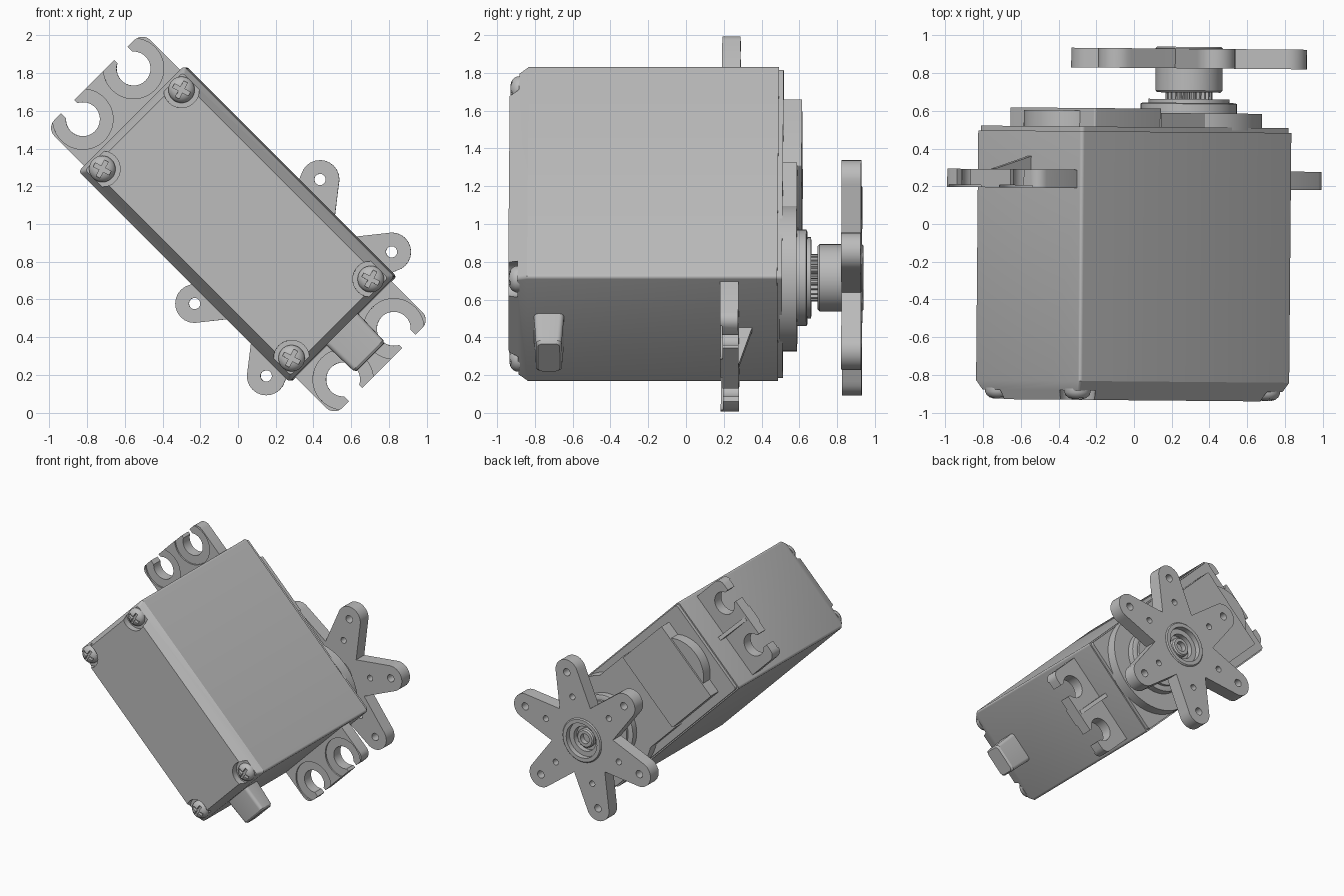
import bpy, bmesh
from math import sin, cos, pi, radians
from mathutils import Matrix

if "Cube" in bpy.data.objects:
    bpy.data.objects.remove(bpy.data.objects["Cube"])

grey = bpy.data.materials.new("mid grey")
grey.use_nodes = True
colour = (0.5, 0.5, 0.5, 1)
grey.diffuse_color = colour
grey.node_tree.nodes["Principled BSDF"].inputs["Base Color"].default_value = colour

# Parts are built upright (x = length, z = width, y = depth), then tilted together.
TILT = (Matrix.Translation((0, 0, 1)) @ Matrix.Rotation(radians(-0.5), 4, 'Z')
        @ Matrix.Rotation(radians(45), 4, 'Y'))
parts = []


def loft(name, rings, part=True):
    """Skin rings of (x, y, z) points and cap both ends."""
    bm = bmesh.new()
    loops = [[bm.verts.new(p) for p in ring] for ring in rings]
    for a, b in zip(loops, loops[1:]):
        for i in range(len(a)):
            j = (i + 1) % len(a)
            bm.faces.new((a[i], a[j], b[j], b[i]))
    bm.faces.new(loops[0])
    bm.faces.new(loops[-1][::-1])
    bmesh.ops.recalc_face_normals(bm, faces=bm.faces)
    mesh = bpy.data.meshes.new(name)
    bm.to_mesh(mesh)
    bm.free()
    mesh.materials.append(grey)
    ob = bpy.data.objects.new(name, mesh)
    bpy.context.collection.objects.link(ob)
    if part:
        parts.append(ob)
    return ob


def prism(name, outline, y0, y1, part=True):
    return loft(name, [[(x, y, z) for x, z in outline] for y in (y0, y1)], part)


def circle(r, cx=0, cz=0, n=48):
    return [(cx + r * cos(2 * pi * i / n), cz + r * sin(2 * pi * i / n)) for i in range(n)]


def lathe(name, profile, cx=0, cz=0, n=48):
    return loft(name, [[(x, y, z) for x, z in circle(r, cx, cz, n)] for r, y in profile])


def rect(x0, x1, z0, z1, r=0.0):
    """Rectangle outline with rounded corners."""
    if not r:
        return [(x0, z0), (x1, z0), (x1, z1), (x0, z1)]
    pts = []
    for k, (x, z) in enumerate(((x1 - r, z1 - r), (x0 + r, z1 - r), (x0 + r, z0 + r), (x1 - r, z0 + r))):
        for i in range(6):
            a = (k + i / 5) * pi / 2
            pts.append((x + r * cos(a), z + r * sin(a)))
    return pts


def cut(ob, outline, y0, y1):
    """Subtract a prism from a part."""
    tool = prism("cutter", outline, y0, y1, False)
    mod = ob.modifiers.new("cut", 'BOOLEAN')
    mod.operation, mod.object = 'DIFFERENCE', tool
    bpy.ops.object.select_all(action='DESELECT')
    bpy.context.view_layer.objects.active = ob
    ob.select_set(True)
    bpy.ops.object.modifier_apply(modifier=mod.name)
    bpy.data.objects.remove(tool)


def spin(outline, a, cx, cz):
    return [(cx + x * cos(a) - z * sin(a), cz + x * sin(a) + z * cos(a)) for x, z in outline]


SIGNS = [(sx, sz) for sx in (-1, 1) for sz in (-1, 1)]

# Case with chamfered base and screw pockets
case = loft("case", [[(x, y, z) for x, z in rect(-hx, hx, -hz, hz, 0.018)]
                     for y, hx, hz in ((-0.935, 0.75, 0.335), (-0.835, 0.79, 0.395), (0.49, 0.79, 0.395))])
for sx, sz in SIGNS:
    x, z = sx * 0.71, sz * 0.297
    cut(case, circle(0.095, x, z, 32), -1.1, -0.885)
    screw = lathe("case_screw", ((0.025, -0.932), (0.045, -0.926), (0.062, -0.912),
                                 (0.07, -0.895), (0.07, -0.875)), x, z, 32)
    for k in range(2):
        cut(screw, spin(rect(-0.048, 0.048, -0.011, 0.011), 0.3 + k * pi / 2, x, z), -1, -0.908)

# Cover and raised gearbox shapes on the back
AX = 0.403
prism("cover_lip", rect(-0.78, 0.78, -0.385, 0.385, 0.02), 0.48, 0.515)
prism("gearbox_panel", rect(-0.62, -0.12, -0.32, 0.32, 0.01), 0.5, 0.613)
prism("gearbox_bridge", rect(-0.13, AX, -0.33, 0.33), 0.5, 0.59)
gear_bump = prism("gear_bump", circle(0.25, -0.48, 0), 0.5, 0.6)
lathe("gearbox_round", ((0.39, 0.5), (0.39, 0.59)), AX, n=64)
lathe("bearing_boss", ((0.255, 0.58), (0.255, 0.64), (0.245, 0.645), (0.215, 0.645), (0.215, 0.665)), AX, n=64)

# Splined output shaft
teeth = 24
prism("output_spline", [(AX + r * cos(a), r * sin(a))
                        for i in range(teeth * 4)
                        for r, a in [((0.125 if i % 4 < 2 else 0.108), 2 * pi * i / (teeth * 4))]], 0.65, 0.72)

# Mounting tabs with open screw slots and a gusset
for s in (-1, 1):
    xs = sorted((s * 0.7, s * 1.08))
    tab = prism("mounting_tab", rect(*xs, -0.36, 0.36, 0.06), 0.188, 0.285)
    for t in (-1, 1):
        cut(tab, circle(0.16, s * 0.976, t * 0.19), 0.1, 0.2)
        cut(tab, circle(0.09, s * 0.976, t * 0.19), 0.1, 0.4)
        cut(tab, rect(*sorted((s * 0.98, s * 1.2)), t * 0.2 - 0.05, t * 0.2 + 0.05), 0.1, 0.4)
    loft("tab_gusset", [[(s * x, y, z) for x, y in ((0.77, 0.27), (1.06, 0.27), (1.06, 0.287), (0.77, 0.36))]
                        for z in (-0.015, 0.015)])

# Tapered cable grommet
loft("cable_grommet", [[(x, -0.72 + y, z) for y, z in rect(-hy, hy, -hz, hz, 0.025)]
                       for x, hy, hz in ((0.75, 0.082, 0.12), (0.985, 0.068, 0.113), (1.0, 0.058, 0.103))])

# Six-armed horn with drilled arms
arms = []
START = radians(45 + 14.7)
for k in range(6):
    a = START + k * pi / 3
    for i in range(13):
        t = -pi / 2 + pi * i / 12
        arms.append(spin([(0.54 + 0.103 * cos(t), 0.103 * sin(t))], a, AX, 0)[0])
    arms.append((AX + 0.29 * cos(a + pi / 6), 0.29 * sin(a + pi / 6)))
horn = prism("horn", arms, 0.828, 0.932)
for k in range(6):
    a = START + k * pi / 3
    for r, size in ((0.54, 0.03), (0.345, 0.024)):
        cut(horn, circle(size, AX + r * cos(a), r * sin(a), 20), 0.7, 1.1)
lathe("horn_hub", ((0.168, 0.7), (0.178, 0.71), (0.178, 0.84)), AX)
rim = lathe("horn_rim", ((0.178, 0.9), (0.178, 0.934), (0.17, 0.942)), AX)
for ob in (horn, rim):
    cut(ob, circle(0.14, AX), 0.9, 1.1)
cut(horn, circle(0.1, AX), 0.86, 1.1)
horn_screw = lathe("horn_screw", ((0.075, 0.83), (0.075, 0.89), (0.065, 0.9)), AX, n=32)
cut(horn_screw, circle(0.04, AX, n=24), 0.86, 1.1)

# Shade and tilt everything into place
for ob in parts:
    bpy.ops.object.select_all(action='DESELECT')
    bpy.context.view_layer.objects.active = ob
    ob.select_set(True)
    bpy.ops.object.shade_smooth_by_angle(angle=radians(28))
    ob.matrix_world = TILT
